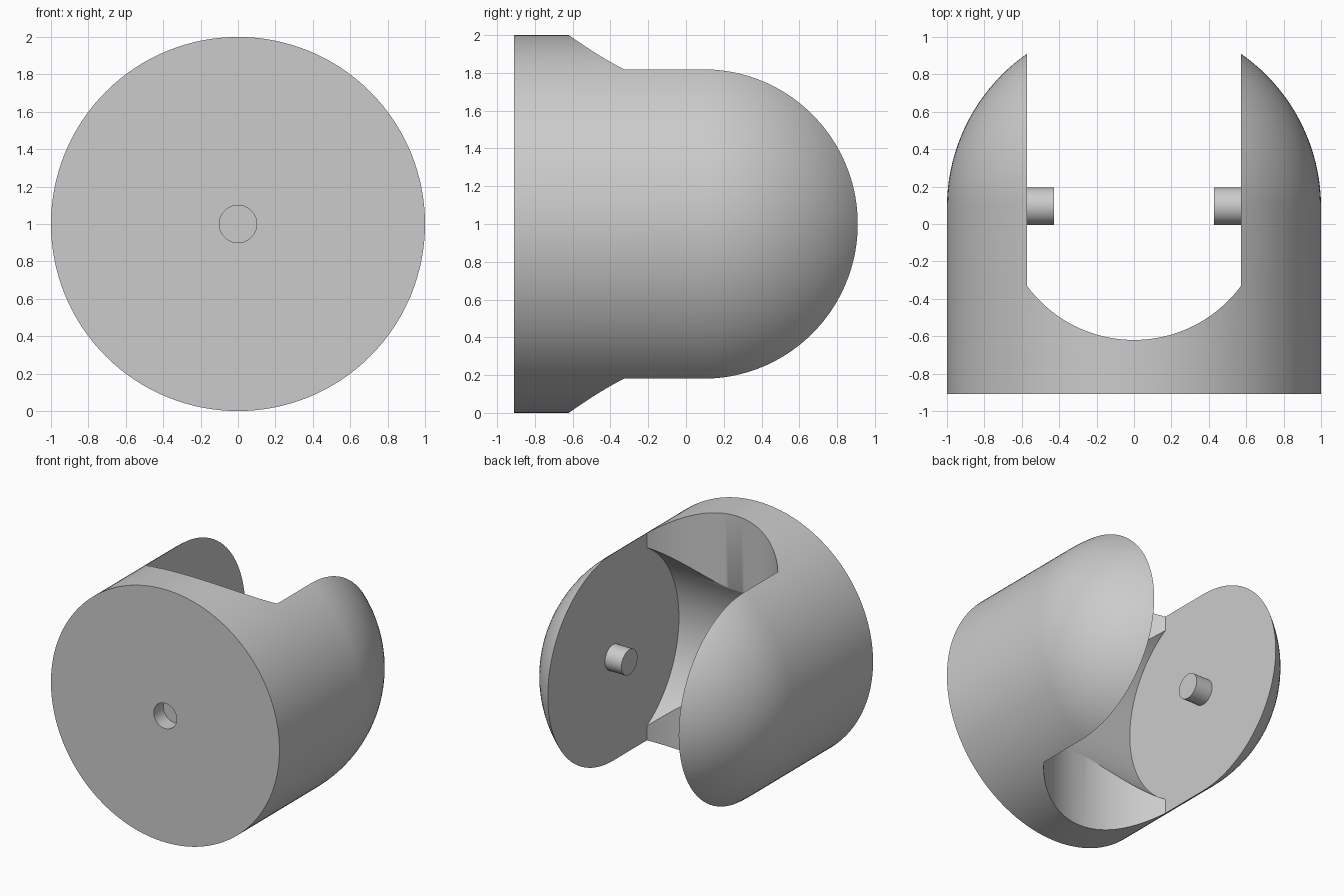
import bpy, bmesh
from math import sin, cos, pi, acos, radians
from mathutils import Matrix, Vector

cube = bpy.data.objects.get("Cube")
if cube:
    bpy.data.objects.remove(cube, do_unlink=True)

R = 1.0          # outer radius, also height of the axis
FRONT = -0.91    # flat front face
CY = 0.09        # centre of the dome and of the pocket
HALF = 0.573     # half width of the slot
SCOOP = 0.71     # upright scoop radius
BORE = 0.82      # sideways pocket radius
PIN_R = 0.1

grey = bpy.data.materials.new("plain grey")
grey.use_nodes = True
grey.diffuse_color = (0.6, 0.6, 0.6, 1)
grey.node_tree.nodes["Principled BSDF"].inputs["Base Color"].default_value = (0.6, 0.6, 0.6, 1)


def finish(name, bm):
    bmesh.ops.recalc_face_normals(bm, faces=bm.faces)
    mesh = bpy.data.meshes.new(name)
    bm.to_mesh(mesh)
    bm.free()
    ob = bpy.data.objects.new(name, mesh)
    bpy.context.collection.objects.link(ob)
    mesh.materials.append(grey)
    return ob


def activate(ob):
    bpy.ops.object.select_all(action='DESELECT')
    ob.select_set(True)
    bpy.context.view_layer.objects.active = ob


def smooth(ob):
    activate(ob)
    bpy.ops.object.shade_smooth_by_angle(angle=radians(30))


def rod(name, centre, radius, length, axis, sides):
    """Capped cylinder along the x or y axis."""
    bm = bmesh.new()
    turn = Matrix.Rotation(pi / 2, 4, 'Y' if axis == 'X' else 'X')
    bmesh.ops.create_cone(bm, cap_ends=True, segments=sides, radius1=radius,
                          radius2=radius, depth=length,
                          matrix=Matrix.Translation(centre) @ turn)
    return finish(name, bm)


def dome_body():
    """Cylinder with a domed back, spun about the y axis."""
    bm = bmesh.new()
    steps = 32
    pts = [(0, FRONT), (R, FRONT)]
    pts += [(R * cos(pi / 2 * i / steps), CY + R * sin(pi / 2 * i / steps))
            for i in range(steps + 1)]
    verts = [bm.verts.new((x, y, R)) for x, y in pts]
    edges = [bm.edges.new(pair) for pair in zip(verts, verts[1:])]
    bmesh.ops.spin(bm, geom=verts + edges, cent=(0, 0, R), axis=(0, 1, 0),
                   angle=2 * pi, steps=128, use_merge=True)
    bmesh.ops.remove_doubles(bm, verts=bm.verts, dist=1e-4)
    # one clean face for the flat front
    flat = [f for f in bm.faces if all(abs(v.co.y - FRONT) < 1e-4 for v in f.verts)]
    bmesh.ops.dissolve_faces(bm, faces=flat, use_verts=True)
    return finish("body", bm)


def slot_cutter():
    """Upright slot with a rounded inner end."""
    bm = bmesh.new()
    half_angle = acos((SCOOP ** 2 - HALF ** 2) ** 0.5 / SCOOP)
    arc = [half_angle * (i / 24 - 1) for i in range(49)]
    pts = [(SCOOP * sin(a), CY - SCOOP * cos(a)) for a in arc]
    pts += [(HALF, 1.5), (-HALF, 1.5)]
    face = bm.faces.new([bm.verts.new((x, y, -0.5)) for x, y in pts])
    top = bmesh.ops.extrude_face_region(bm, geom=[face])["geom"]
    bmesh.ops.translate(bm, vec=Vector((0, 0, 3)),
                        verts=[g for g in top if isinstance(g, bmesh.types.BMVert)])
    return finish("slot_cutter", bm)


# Body with the slot, the round pocket and the blind front hole
body = dome_body()
cutters = [
    slot_cutter(),
    rod("pocket_cutter", (0, CY, R), BORE, 2 * HALF, 'X', 128),
    rod("hole_cutter", (0, FRONT, R), PIN_R, 0.24, 'Y', 48),
]
for cutter in cutters:
    cutter.hide_render = True
    mod = body.modifiers.new(cutter.name, 'BOOLEAN')
    mod.operation = 'DIFFERENCE'
    mod.solver = 'EXACT'
    mod.object = cutter
    activate(body)
    bpy.ops.object.modifier_apply(modifier=mod.name)
    bpy.data.objects.remove(cutter, do_unlink=True)
smooth(body)

# Pivot pins on the inner faces of the two cheeks
for side, name in ((1, "left_pin"), (-1, "right_pin")):
    smooth(rod(name, (side * (HALF - 0.07), CY + 0.005, R), PIN_R, 0.15, 'X', 48))
